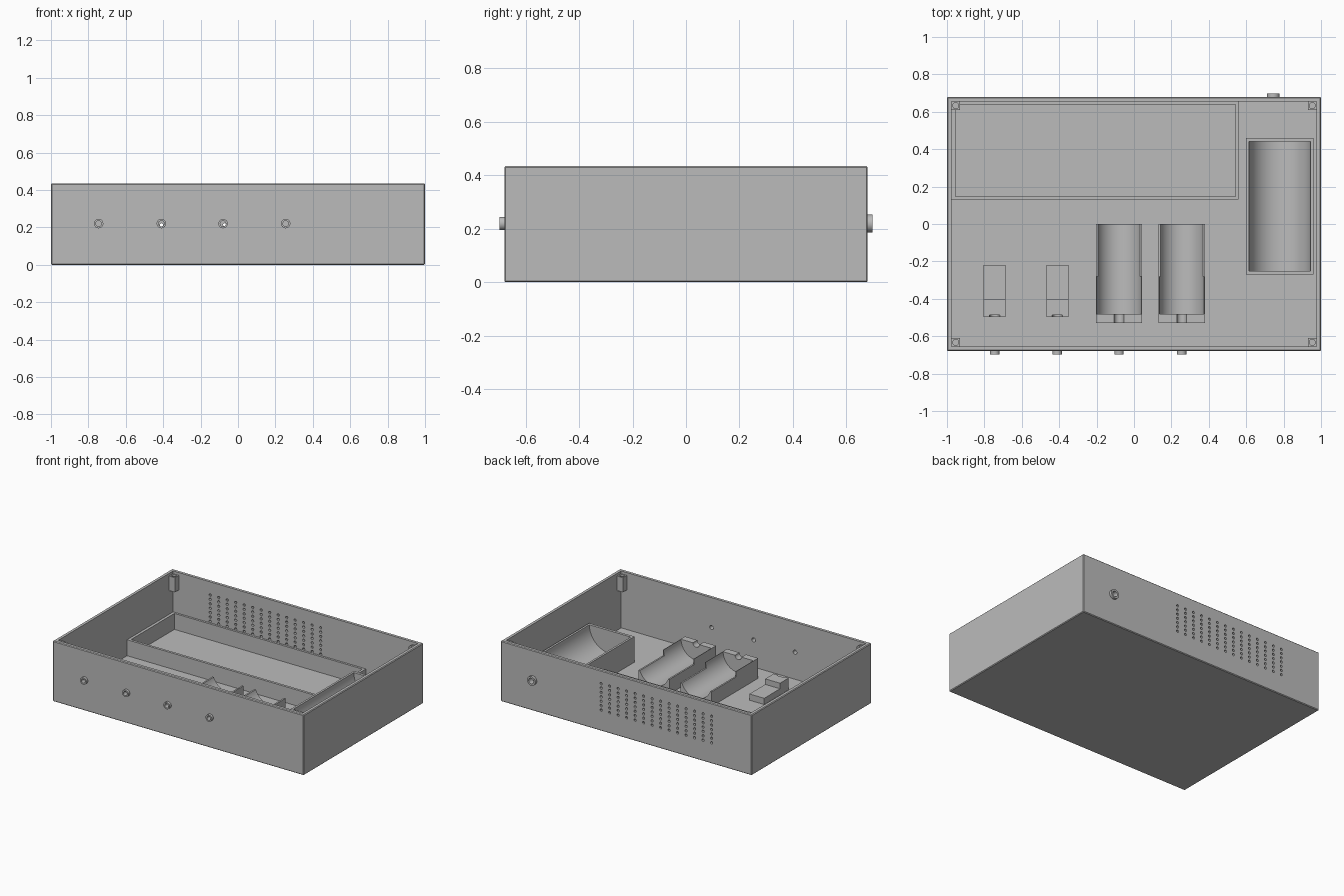
import bpy, bmesh, math
from mathutils import Matrix, Vector

old = bpy.data.objects.get("Cube")
if old:
    bpy.data.objects.remove(old, do_unlink=True)

grey = bpy.data.materials.new("plain grey")
grey.use_nodes = True
colour = (0.5, 0.5, 0.5, 1)
grey.diffuse_color = colour
grey.node_tree.nodes["Principled BSDF"].inputs["Base Color"].default_value = colour

FLOOR, WALL, HEIGHT, HALF_Y = 0.025, 0.025, 0.435, 0.68
JACK_Z = 0.22
JACK_X = [-0.745, -0.41, -0.08, 0.255]


def add_box(bm, x0, x1, y0, y1, z0, z1):
    centre = Vector((x0 + x1, y0 + y1, z0 + z1)) / 2
    size = Matrix.Diagonal((x1 - x0, y1 - y0, z1 - z0, 1))
    bmesh.ops.create_cube(bm, size=1, matrix=Matrix.Translation(centre) @ size)


def add_rod(bm, x, z, y0, y1, r, sides=48):
    """Cylinder lying along y."""
    m = Matrix.Translation((x, (y0 + y1) / 2, z)) @ Matrix.Rotation(math.pi / 2, 4, "X")
    bmesh.ops.create_cone(bm, cap_ends=True, segments=sides, radius1=r, radius2=r,
                          depth=y1 - y0, matrix=m)


def make(name, bm):
    mesh = bpy.data.meshes.new(name)
    bm.to_mesh(mesh)
    bm.free()
    mesh.materials.append(grey)
    ob = bpy.data.objects.new(name, mesh)
    bpy.context.collection.objects.link(ob)
    return ob


def select(ob):
    bpy.ops.object.select_all(action="DESELECT")
    ob.select_set(True)
    bpy.context.view_layer.objects.active = ob


def cut(ob, bm):
    cutter = make("cutter", bm)
    cutter.hide_render = True
    mod = ob.modifiers.new("cut", "BOOLEAN")
    mod.operation, mod.solver, mod.object = "DIFFERENCE", "EXACT", cutter
    select(ob)
    bpy.ops.object.modifier_apply(modifier=mod.name)
    bpy.data.objects.remove(cutter, do_unlink=True)


def smooth(ob):
    select(ob)
    bpy.ops.object.shade_smooth_by_angle(angle=math.radians(30))


# Open case with slightly softened outer edges
bm = bmesh.new()
add_box(bm, -1, 1, -HALF_Y, HALF_Y, 0, HEIGHT)
bmesh.ops.bevel(bm, geom=bm.edges[:], offset=0.005, segments=1, affect="EDGES")
case = make("case", bm)
bm = bmesh.new()
inner_x, inner_y = 1 - WALL, HALF_Y - WALL
add_box(bm, -inner_x, inner_x, -inner_y, inner_y, FLOOR, 1)
cut(case, bm)

# Socket holes and ventilation grid through the walls
bm = bmesh.new()
for x in JACK_X:
    add_rod(bm, x, JACK_Z, -0.75, -0.6, 0.015, 24)
add_rod(bm, 0.745, JACK_Z, 0.6, 0.75, 0.02, 24)
for col in range(14):
    for row in range(7):
        add_rod(bm, 0.2 - col * 0.0677, 0.15 + row * 0.0317, 0.6, 0.75, 0.009, 12)
cut(case, bm)
smooth(case)


# Socket collars outside the walls
def collar(name, x, y0, y1, outer, inner):
    bm = bmesh.new()
    add_rod(bm, x, JACK_Z, y0, y1, outer, 32)
    ob = make(name, bm)
    bm = bmesh.new()
    add_rod(bm, x, JACK_Z, y0 - 0.1, y1 + 0.1, inner, 24)
    cut(ob, bm)
    smooth(ob)


for i, x in enumerate(JACK_X):
    collar(f"front_collar_{i + 1}", x, -0.698, -HALF_Y, 0.025, 0.015)
collar("back_collar", 0.745, HALF_Y, 0.698, 0.033, 0.02)

# Corner screw posts below the rim
for sx in (-1, 1):
    for sy in (-1, 1):
        x, y = sx * 0.953, sy * 0.633
        h = 0.023
        bm = bmesh.new()
        add_box(bm, x - h, x + h, y - h, y + h, 0.31, 0.415)
        post = make("screw_post", bm)
        bm = bmesh.new()
        bmesh.ops.create_cone(bm, cap_ends=True, segments=24, radius1=0.016, radius2=0.016,
                              depth=0.16, matrix=Matrix.Translation((x, y, 0.415)))
        cut(post, bm)
        smooth(post)

# Rectangular board tray against the back left corner
bm = bmesh.new()
add_box(bm, -inner_x, 0.56, 0.13, inner_y, FLOOR, 0.14)
tray = make("board_tray", bm)
bm = bmesh.new()
add_box(bm, -0.955, 0.543, 0.148, 0.64, 0, 1)
cut(tray, bm)

# Large round trough
bm = bmesh.new()
add_box(bm, 0.6, 0.96, -0.27, 0.46, FLOOR, 0.21)
trough = make("large_cradle", bm)
bm = bmesh.new()
add_rod(bm, 0.78, 0.211, -0.25, 0.44, 0.165, 64)
cut(trough, bm)
smooth(trough)


def stepped_block(name, x, half, y0, y_step, y1, z_low, z_high):
    """Side profile with a tall front and a low rear."""
    bm = bmesh.new()
    outline = [(y0, FLOOR), (y1, FLOOR), (y1, z_low), (y_step, z_low),
               (y_step, z_high), (y0, z_high)]
    face = bm.faces.new([bm.verts.new((x - half, y, z)) for y, z in outline])
    out = bmesh.ops.extrude_face_region(bm, geom=[face])
    verts = [v for v in out["geom"] if isinstance(v, bmesh.types.BMVert)]
    bmesh.ops.translate(bm, verts=verts, vec=(2 * half, 0, 0))
    bmesh.ops.recalc_face_normals(bm, faces=bm.faces[:])
    return make(name, bm)


# Two round cradles with a shaft notch in the end wall
for x in JACK_X[2:]:
    ob = stepped_block("round_cradle", x, 0.124, -0.53, -0.28, 0, 0.13, 0.17)
    bm = bmesh.new()
    add_rod(bm, x, 0.171, -0.48, 0.1, 0.12, 64)
    cut(ob, bm)
    bm = bmesh.new()
    add_rod(bm, x, 0.171, -0.6, -0.4, 0.026, 24)
    cut(ob, bm)
    smooth(ob)

# Two small socket rests with a shallow front notch
for x in JACK_X[:2]:
    ob = stepped_block("socket_rest", x, 0.059, -0.497, -0.4, -0.22, 0.07, 0.11)
    bm = bmesh.new()
    add_rod(bm, x, 0.111, -0.6, -0.487, 0.028, 24)
    cut(ob, bm)
    smooth(ob)
